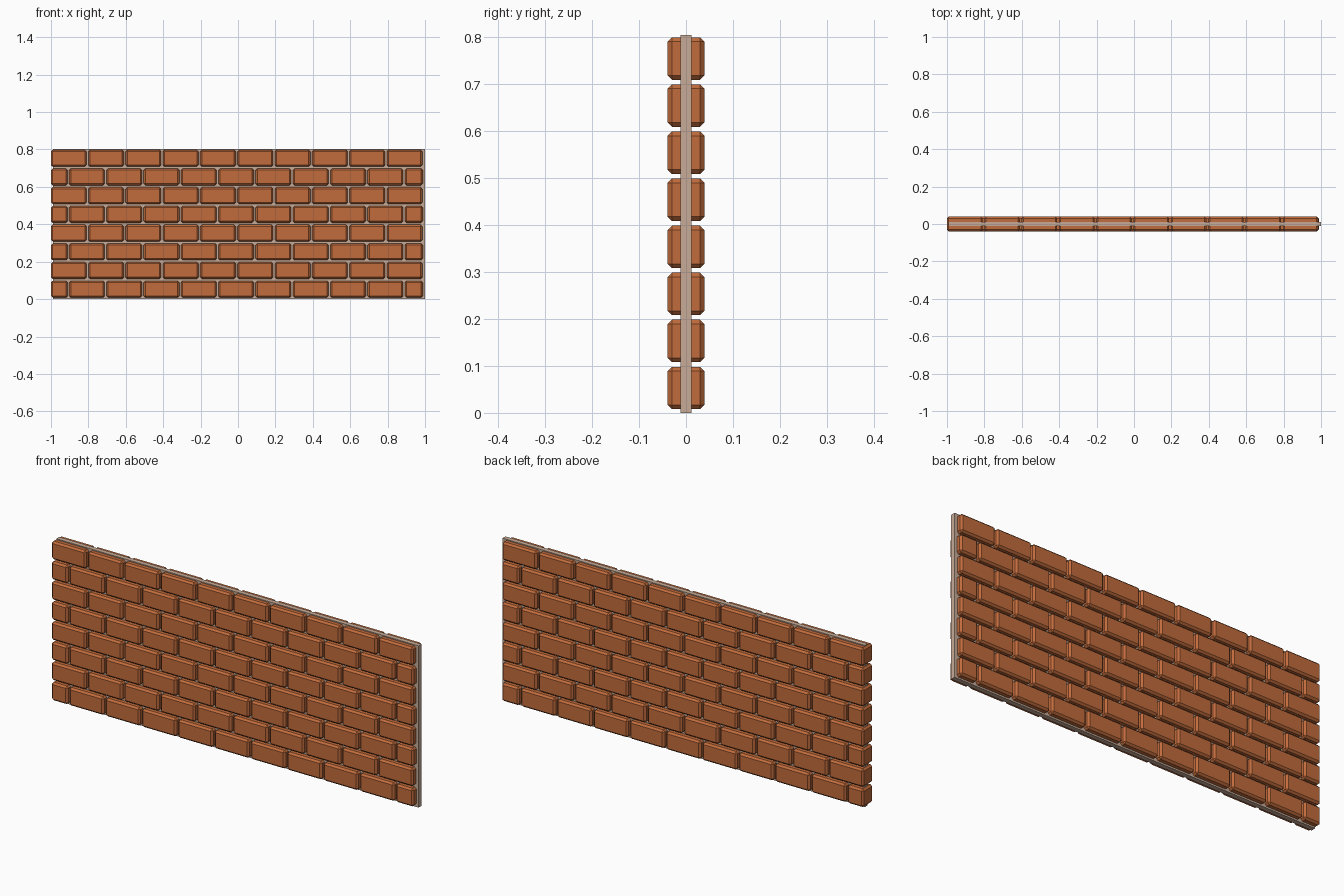
import bpy, bmesh
from mathutils import Vector

if "Cube" in bpy.data.objects:
    bpy.data.objects.remove(bpy.data.objects["Cube"])


def material(name, rgb):
    m = bpy.data.materials.new(name)
    m.diffuse_color = (*rgb, 1)
    m.use_nodes = True
    m.node_tree.nodes["Principled BSDF"].inputs["Base Color"].default_value = m.diffuse_color
    return m


brick_mat = material("terracotta brick", (0.54, 0.15, 0.045))
mortar_mat = material("pale mortar", (0.58, 0.41, 0.31))


def add_box(bm, lo, hi):
    verts = bmesh.ops.create_cube(bm, size=1)["verts"]
    lo, hi = Vector(lo), Vector(hi)
    for v in verts:
        v.co = (lo + hi) / 2 + v.co * (hi - lo)


def finish(name, bm, mat):
    mesh = bpy.data.meshes.new(name)
    bm.to_mesh(mesh)
    bm.free()
    mesh.materials.append(mat)
    obj = bpy.data.objects.new(name, mesh)
    bpy.context.collection.objects.link(obj)
    return obj


# Mortar slab through the middle of the wall
bm = bmesh.new()
add_box(bm, (-0.99, -0.0115, 0), (1.0, 0.0115, 0.803))
finish("mortar_slab", bm, mortar_mat)

# Courses of chamfered bricks in running bond
LEFT, RIGHT, PITCH, GAP = -1.0, 0.988, 0.1995, 0.0095
for row in range(8):
    z = 0.008 + row * 0.1
    if row % 2:
        spans = [(LEFT + i * PITCH, LEFT + (i + 1) * PITCH - GAP) for i in range(10)]
    else:
        start = LEFT + 0.097
        spans = [(LEFT, start - 0.008)]
        spans += [(start + i * PITCH, start + (i + 1) * PITCH - GAP) for i in range(9)]
        spans.append((start + 9 * PITCH, RIGHT))
    bm = bmesh.new()
    for x0, x1 in spans:
        add_box(bm, (x0, -0.039, z), (min(x1, RIGHT), 0.039, z + 0.09))
    course = finish(f"brick_course_{row + 1}", bm, brick_mat)
    bevel = course.modifiers.new("chamfer", "BEVEL")
    bevel.width = 0.009
    bevel.segments = 1
